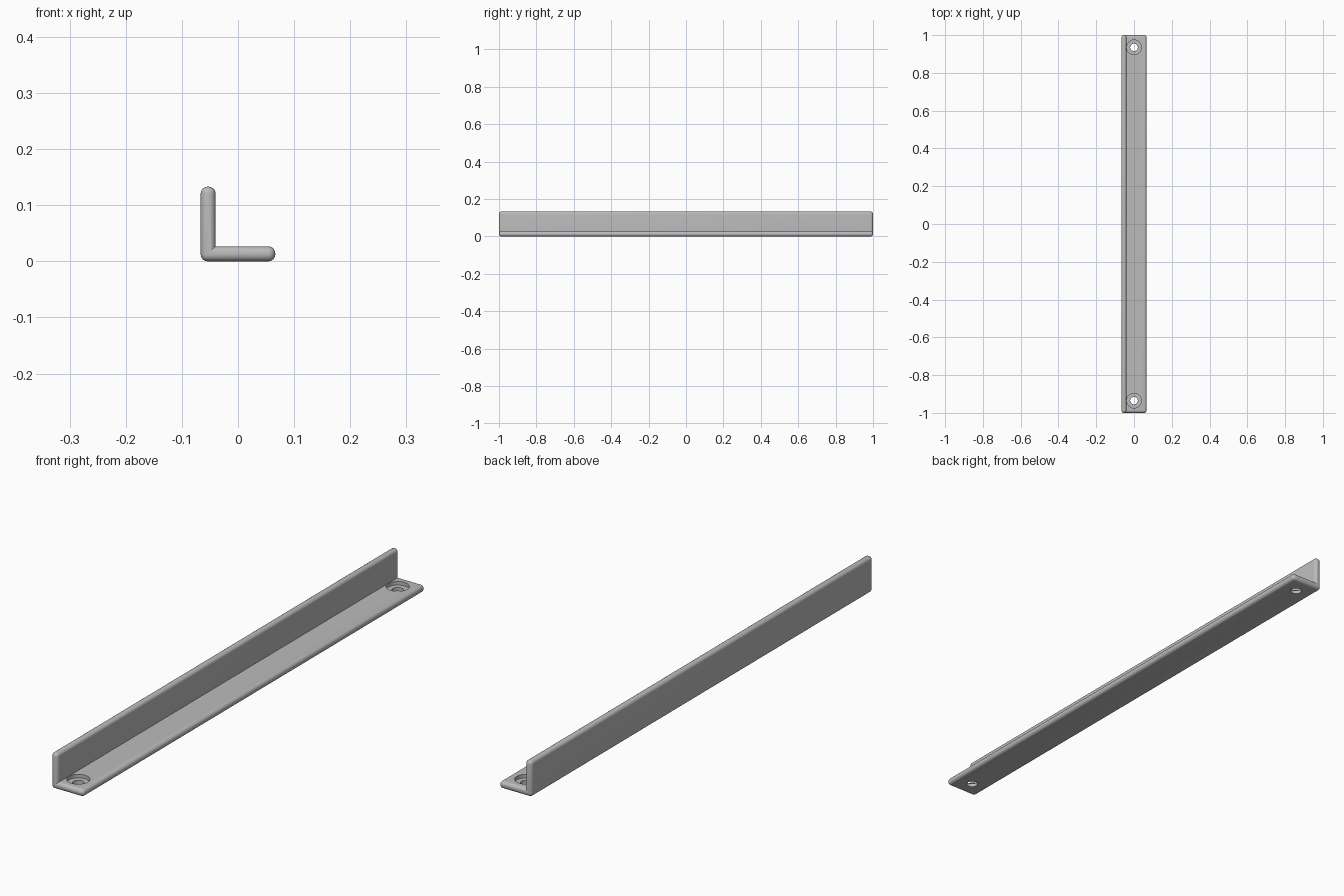
import bpy
import bmesh
import math

if "Cube" in bpy.data.objects:
    bpy.data.objects.remove(bpy.data.objects["Cube"])

LENGTH, SIDE, THICK, ROUND = 2.0, 0.133, 0.0265, 0.0125
HALF = SIDE / 2
HOLE_Y = 0.935

# Material
steel = bpy.data.materials.new("satin grey")
steel.use_nodes = True
colour = (0.5, 0.5, 0.5, 1)
steel.diffuse_color = colour
steel.node_tree.nodes["Principled BSDF"].inputs["Base Color"].default_value = colour

# Angle bar: L profile extruded along y, all edges rounded but the inner corner
inner = (-HALF + THICK, THICK)
profile = [(-HALF, 0), (HALF, 0), (HALF, THICK), inner,
           (-HALF + THICK, SIDE), (-HALF, SIDE)]
bm = bmesh.new()
face = bm.faces.new([bm.verts.new((x, -LENGTH / 2, z)) for x, z in profile])
ext = bmesh.ops.extrude_face_region(bm, geom=[face])
moved = [v for v in ext["geom"] if isinstance(v, bmesh.types.BMVert)]
bmesh.ops.translate(bm, verts=moved, vec=(0, LENGTH, 0))
bmesh.ops.recalc_face_normals(bm, faces=bm.faces)


def is_inner_corner(edge):
    return all(math.dist((v.co.x, v.co.z), inner) < 0.001 for v in edge.verts)


outer_edges = [e for e in bm.edges if not is_inner_corner(e)]
bmesh.ops.bevel(bm, geom=outer_edges, offset=ROUND, segments=6, profile=0.5,
                affect='EDGES', clamp_overlap=True)
bmesh.ops.recalc_face_normals(bm, faces=bm.faces)
mesh = bpy.data.meshes.new("angle_bar")
bm.to_mesh(mesh)
bm.free()
mesh.materials.append(steel)
bar = bpy.data.objects.new("angle_bar", mesh)
bpy.context.collection.objects.link(bar)


# Counterbored screw holes through the foot
def cut_hole(name, y, radius, bottom):
    top = THICK * 2
    bpy.ops.mesh.primitive_cylinder_add(vertices=48, radius=radius, depth=top - bottom,
                                        location=(0, y, (top + bottom) / 2))
    cutter = bpy.context.object
    cutter.name = name
    cutter.hide_render = True
    cutter.data.materials.append(steel)
    mod = bar.modifiers.new(name, 'BOOLEAN')
    mod.operation = 'DIFFERENCE'
    mod.solver = 'EXACT'
    mod.object = cutter
    bpy.context.view_layer.objects.active = bar
    bpy.ops.object.modifier_apply(modifier=name)
    bpy.data.objects.remove(cutter)


for label, y in (("front", -HOLE_Y), ("back", HOLE_Y)):
    cut_hole(label + "_screw_hole", y, 0.02, -THICK)
    cut_hole(label + "_head_recess", y, 0.039, THICK / 2)

# Smooth rounded edges, crisp corners
bpy.ops.object.select_all(action='DESELECT')
bar.select_set(True)
bpy.context.view_layer.objects.active = bar
bpy.ops.object.shade_smooth_by_angle(angle=math.radians(30))
